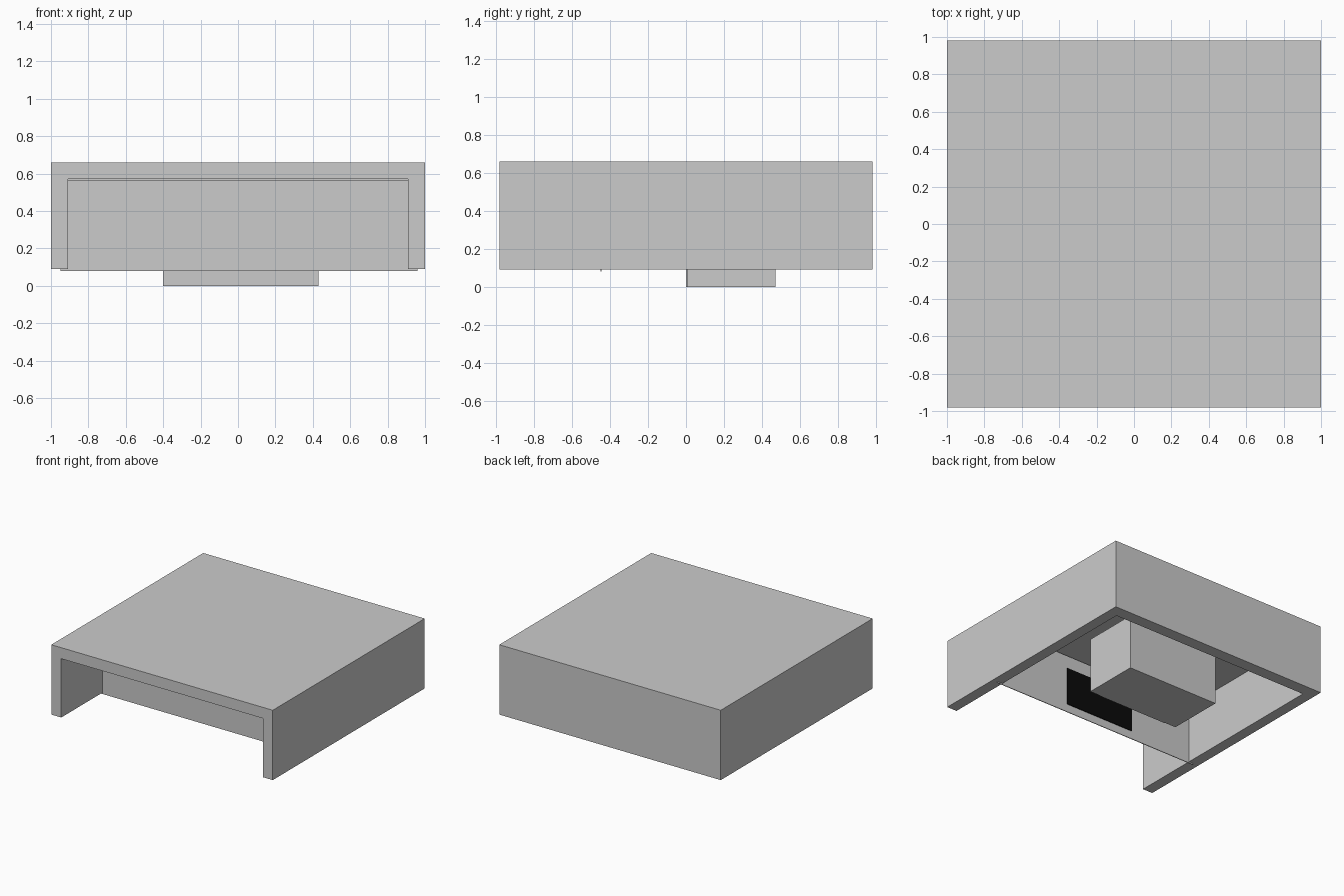
import bpy, bmesh
from mathutils import Vector

if "Cube" in bpy.data.objects:
    bpy.data.objects.remove(bpy.data.objects["Cube"])


def box(name, lo, hi):
    """Axis-aligned box from two opposite corners."""
    lo, hi = Vector(lo), Vector(hi)
    bm = bmesh.new()
    bmesh.ops.create_cube(bm, size=1)
    bmesh.ops.scale(bm, vec=hi - lo, verts=bm.verts)
    bmesh.ops.translate(bm, vec=(lo + hi) / 2, verts=bm.verts)
    mesh = bpy.data.meshes.new(name)
    bm.to_mesh(mesh)
    bm.free()
    obj = bpy.data.objects.new(name, mesh)
    bpy.context.collection.objects.link(obj)
    return obj


def prism(name, outline, z0, z1):
    """Extrude a plan outline upwards."""
    bm = bmesh.new()
    face = bm.faces.new([bm.verts.new((x, y, z0)) for x, y in outline])
    top = bmesh.ops.extrude_face_region(bm, geom=[face])
    verts = [v for v in top["geom"] if isinstance(v, bmesh.types.BMVert)]
    bmesh.ops.translate(bm, vec=(0, 0, z1 - z0), verts=verts)
    bmesh.ops.recalc_face_normals(bm, faces=bm.faces)
    mesh = bpy.data.meshes.new(name)
    bm.to_mesh(mesh)
    bm.free()
    obj = bpy.data.objects.new(name, mesh)
    bpy.context.collection.objects.link(obj)
    return obj


W, D, T = 1.0, 0.98, 0.09      # half width, half depth, wall thickness

# U-shaped walls, open at the front, under a flat top
prism("walls", [(-W, -D), (-W, D), (W, D), (W, -D), (W - T, -D),
                (W - T, D - 0.1), (T - W, D - 0.1), (T - W, -D)], 0.09, 0.57)
box("top_slab", (-W, -D, 0.57), (W, D, 0.66))

# Thin cross panel set back from the open front
box("inner_panel", (-0.95, -0.45, 0.08), (0.96, -0.444, 0.562))

# Block standing inside, with a plate on its front
box("inner_block", (-0.40, 0.005, 0.0), (0.43, 0.47, 0.45))
box("block_front_plate", (-0.30, 0.0, 0.0), (0.33, 0.006, 0.44))

# Dark plate on the rear of the cross panel
plate = box("dark_plate", (-0.35, -0.445, 0.145), (0.28, -0.438, 0.455))
black = bpy.data.materials.new("black")
black.diffuse_color = (0.003, 0.003, 0.003, 1)
black.use_nodes = True
black.node_tree.nodes["Principled BSDF"].inputs["Base Color"].default_value = black.diffuse_color
plate.data.materials.append(black)
